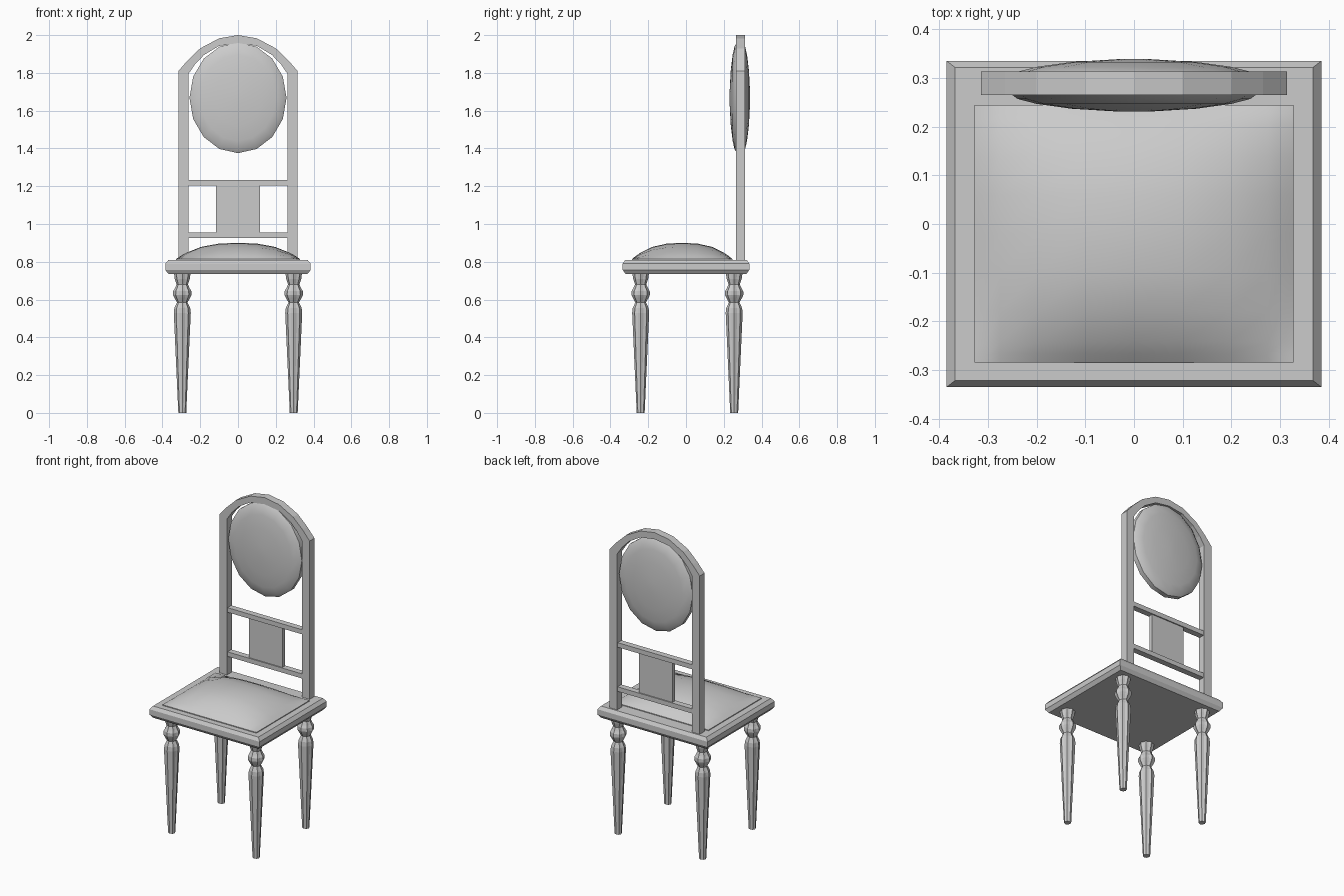
import bpy, bmesh
from math import sin, cos, pi

if "Cube" in bpy.data.objects:
    bpy.data.objects.remove(bpy.data.objects["Cube"])


def finish(name, bm, smooth=None):
    bmesh.ops.recalc_face_normals(bm, faces=bm.faces)
    me = bpy.data.meshes.new(name)
    bm.to_mesh(me)
    bm.free()
    ob = bpy.data.objects.new(name, me)
    bpy.context.collection.objects.link(ob)
    if smooth:
        bpy.ops.object.select_all(action='DESELECT')
        ob.select_set(True)
        bpy.context.view_layer.objects.active = ob
        bpy.ops.object.shade_smooth_by_angle(angle=smooth)
    return ob


def loft(name, rings, smooth=None):
    """Skin a stack of equal-length rings and cap both ends."""
    bm = bmesh.new()
    vs = [[bm.verts.new(p) for p in r] for r in rings]
    n = len(vs[0])
    for a, b in zip(vs, vs[1:]):
        for i in range(n):
            j = (i + 1) % n
            bm.faces.new((a[i], a[j], b[j], b[i]))
    bm.faces.new(vs[0])
    bm.faces.new(vs[-1])
    return finish(name, bm, smooth)


def rect(x, y, z, cy=0):
    return [(-x, cy - y, z), (x, cy - y, z), (x, cy + y, z), (-x, cy + y, z)]


def box(name, x, y, ymid, z0, z1):
    return loft(name, [rect(x, y, z0, ymid), rect(x, y, z1, ymid)])


# Seat slab with chamfered edges
loft("seat", [rect(.368, .32, .735), rect(.385, .335, .757),
              rect(.385, .335, .79), rect(.368, .322, .81)])

# Domed seat cushion
bm = bmesh.new()
steps = [-1, -.93, -.84, -.6, -.3, 0, .3, .6, .84, .93, 1]
dome = lambda u: 1 - abs(u) ** 2.7
grid = [[bm.verts.new((.328 * u, -.02 + .265 * v, .815 + .085 * dome(u) * dome(v)))
         for u in steps] for v in steps]
for r0, r1 in zip(grid, grid[1:]):
    for i in range(len(steps) - 1):
        bm.faces.new((r0[i], r0[i + 1], r1[i + 1], r1[i]))
rim = [e for e in bm.edges if e.is_boundary]
new = bmesh.ops.extrude_edge_only(bm, edges=rim)["geom"]
for v in new:
    if isinstance(v, bmesh.types.BMVert):
        v.co.z = .80
finish("seat_cushion", bm, .6)

# Turned, fluted legs: (z, radius)
profile = [(0, .021), (.53, .045), (.555, .042), (.585, .028), (.61, .042), (.625, .049),
           (.645, .048), (.66, .039), (.68, .030), (.71, .040), (.74, .044)]
for row, y in (("front", -.24), ("back", .255)):
    for side, x in (("left", -.295), ("right", .295)):
        loft(f"{row}_{side}_leg",
             [[(x + r * (1 if k % 2 == 0 else .87) * cos(k * pi / 8),
                y + r * (1 if k % 2 == 0 else .87) * sin(k * pi / 8), z) for k in range(16)]
              for z, r in profile])

# Arched back frame, swept from one foot to the other
outer = [(.315, .80), (.315, 1.81), (.265, 1.868), (.2, 1.93), (.1, 1.983), (0, 2.0)]
inner = [(.262, .80), (.262, 1.795), (.228, 1.845), (.18, 1.895), (.1, 1.943), (0, 1.958)]
mirror = lambda pts: pts + [(-x, z) for x, z in reversed(pts[:-1])]
loft("back_frame", [[(ox, .265, oz), (ox, .313, oz), (ix, .313, iz), (ix, .265, iz)]
                    for (ox, oz), (ix, iz) in zip(mirror(outer), mirror(inner))])

# Cross rails and splat
box("lower_rail", .265, .019, .289, .925, .954)
box("upper_rail", .265, .019, .289, 1.204, 1.233)
box("splat", .117, .012, .289, .95, 1.208)

# Oval padded back panel: (scale, y)
pad = [(.12, .231), (.5, .237), (.78, .247), (.93, .257), (1, .27),
       (1, .30), (.93, .313), (.78, .323), (.5, .333), (.12, .339)]
loft("back_cushion",
     [[(.257 * s * cos(k * pi / 8), y, 1.668 + .293 * s * sin(k * pi / 8)) for k in range(16)]
      for s, y in pad], .7)
